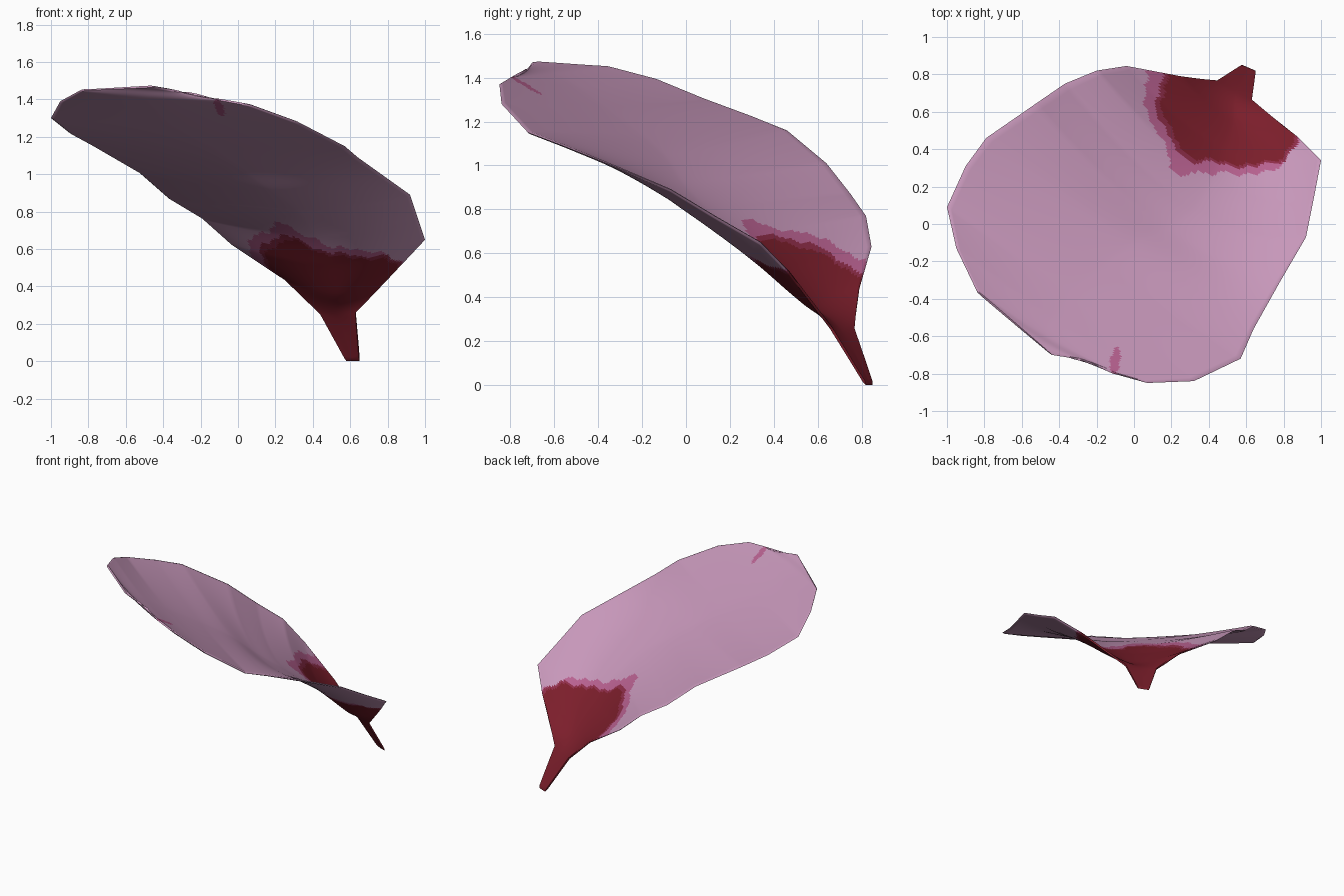
import bpy, bmesh, math
from mathutils import Vector

if "Cube" in bpy.data.objects:
    bpy.data.objects.remove(bpy.data.objects["Cube"])

# Flat colours
def material(name, rgb):
    m = bpy.data.materials.new(name)
    m.diffuse_color = (*rgb, 1)
    m.use_nodes = True
    m.node_tree.nodes["Principled BSDF"].inputs["Base Color"].default_value = m.diffuse_color
    return m

MATERIALS = [
    material("petal pink", (0.57, 0.31, 0.49)),
    material("rose", (0.48, 0.12, 0.28)),
    material("crimson", (0.27, 0.026, 0.065)),
    material("dark red", (0.20, 0.013, 0.024)),
]

# Ribs from stem to tip: left margin, spine, right margin
RIBS = [
    ((.58, .85, 0), (.615, .835, 0), (.65, .82, 0)),
    ((.44, .765, .255), (.54, .70, .25), (.63, .66, .26)),
    ((.25, .79, .44), (.53, .55, .37), (.87, .47, .515)),
    ((-.04, .845, .63), (.48, .40, .52), (1.0, .34, .65)),
    ((-.20, .82, .77), (.42, .25, .665), (.96, .13, .77)),
    ((-.37, .75, .87), (.32, .08, .81), (.92, -.07, .89)),
    ((-.53, .64, 1.01), (.17, -.02, .92), (.78, -.31, .99)),
    ((-.79, .46, 1.16), (0, -.10, 1.04), (.64, -.56, 1.09)),
    ((-.90, .31, 1.22), (-.17, -.22, 1.145), (.57, -.72, 1.15)),
    ((-1.0, .09, 1.30), (-.34, -.38, 1.265), (.32, -.84, 1.28)),
    ((-.95, -.13, 1.39), (-.44, -.50, 1.355), (.07, -.85, 1.37)),
    ((-.84, -.36, 1.45), (-.47, -.60, 1.415), (-.10, -.80, 1.40)),
    ((-.44, -.70, 1.47), (-.345, -.715, 1.45), (-.25, -.73, 1.43)),
]
RIBS = [tuple(Vector(p) for p in rib) for rib in RIBS]
STEPS, COLS = 14, 110
ROWS = (len(RIBS) - 1) * STEPS
HALF_THICKNESS = 0.006

# Stain outlines seen from above: rose, crimson, dark red
STAINS = [
    (1, [(.07, 1), (.07, .77), (.055, .64), (.10, .52), (.16, .45), (.20, .29),
         (.27, .25), (.35, .29), (.41, .25), (.46, .285), (.55, .26), (.66, .27),
         (.78, .30), (.82, .36), (.89, .455), (1, 1)]),
    (2, [(.16, 1), (.15, .77), (.11, .62), (.17, .50), (.23, .40), (.29, .325),
         (.40, .335), (.57, .295), (.70, .32), (.80, .325), (.86, .42), (.885, .47), (1, 1)]),
    (3, [(.20, 1), (.18, .77), (.14, .62), (.20, .51), (.25, .41), (.31, .345),
         (.40, .35), (.57, .315), (.70, .335), (.79, .345), (.84, .42), (.87, .49), (1, 1)]),
]


def spine(i, f):
    """Smooth curve through the middle points."""
    last = len(RIBS) - 1
    a, b, c, d = (RIBS[min(max(k, 0), last)][1] for k in (i - 1, i, i + 1, i + 2))
    return 0.5 * (2 * b + (c - a) * f + (2 * a - 5 * b + 4 * c - d) * f * f
                  + (3 * b - a - 3 * c + d) * f ** 3)


def surface(row, col):
    i = min(row // STEPS, len(RIBS) - 2)
    f = row / STEPS - i
    left = RIBS[i][0].lerp(RIBS[i + 1][0], f)
    right = RIBS[i][2].lerp(RIBS[i + 1][2], f)
    v = col / COLS
    bow = spine(i, f) - (left + right) / 2
    t = abs(2 * v - 1)
    flat, sag = 1 - t ** 2, 1 - t ** 1.5
    return left.lerp(right, v) + Vector((bow.x * flat, bow.y * flat, bow.z * sag))


def inside(x, y, outline):
    hit = False
    for (x1, y1), (x2, y2) in zip(outline, outline[1:] + outline[:1]):
        if (y1 > y) != (y2 > y) and x < x1 + (x2 - x1) * (y - y1) / (y2 - y1):
            hit = not hit
    return hit


def colour(p):
    # small fleck near the front margin
    lean = p.x + 0.10 - 0.15 * (p.y + 0.73)
    fleck = (lean / 0.026) ** 2 + ((p.y + 0.735) / 0.075) ** 2 < 1
    index = 1 if fleck else 0
    # ragged stain spreading from the stem, solid down the stalk
    if p.z < 0.3:
        return 3
    x = p.x + 0.006 * math.sin(70 * p.y)
    y = p.y + 0.006 * math.sin(60 * p.x)
    for k, outline in STAINS:
        if inside(x, y, outline):
            index = k
    return index


# Petal: two thin skins joined along the margin
bm = bmesh.new()
upper, lower = {}, {}
for r in range(ROWS + 1):
    for c in range(COLS + 1):
        p = surface(r, c)
        if r in (0, ROWS) or c in (0, COLS):
            upper[r, c] = lower[r, c] = bm.verts.new(p)
        else:
            along = surface(r + 1, c) - surface(r - 1, c)
            across = surface(r, c + 1) - surface(r, c - 1)
            n = across.cross(along).normalized() * HALF_THICKNESS
            if n.z < 0:
                n = -n
            upper[r, c] = bm.verts.new(p + n)
            lower[r, c] = bm.verts.new(p - n)

for r in range(ROWS):
    for c in range(COLS):
        keys = [(r, c), (r, c + 1), (r + 1, c + 1), (r + 1, c)]
        for skin, order in ((upper, keys), (lower, keys[::-1])):
            verts = [skin[k] for k in order]
            if bm.faces.get(verts):
                continue
            face = bm.faces.new(verts)
            face.smooth = True
            face.material_index = colour(face.calc_center_median())
bmesh.ops.recalc_face_normals(bm, faces=bm.faces)

mesh = bpy.data.meshes.new("petal")
bm.to_mesh(mesh)
bm.free()
for m in MATERIALS:
    mesh.materials.append(m)
petal = bpy.data.objects.new("petal", mesh)
bpy.context.collection.objects.link(petal)
bpy.context.view_layer.objects.active = petal
petal.select_set(True)
bpy.ops.object.shade_smooth_by_angle(angle=math.radians(60))
